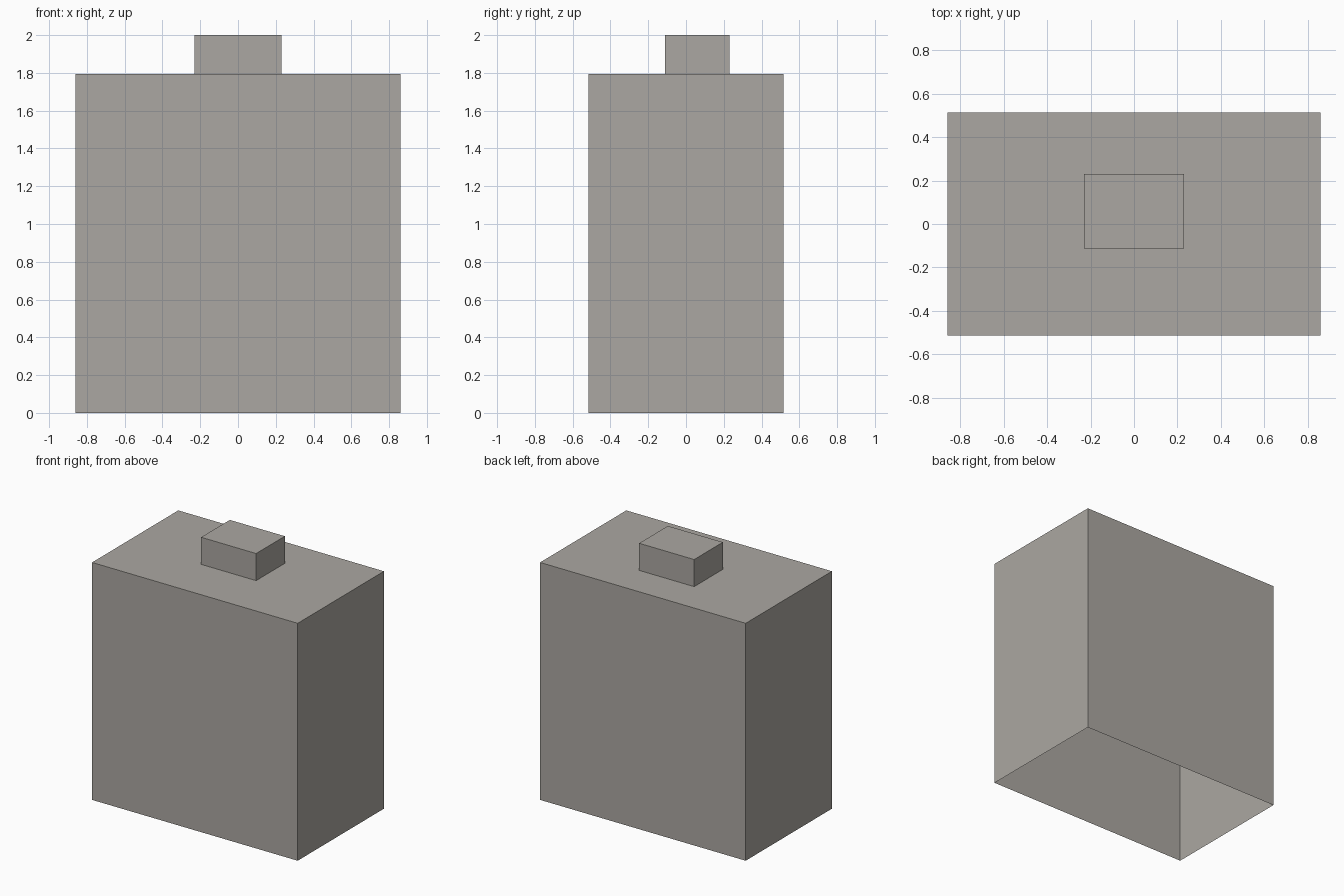
import bpy
import bmesh
from mathutils import Matrix, Vector

cube = bpy.data.objects.get("Cube")
if cube:
    bpy.data.objects.remove(cube, do_unlink=True)

# Single warm grey for every part
COLOUR = (0.41, 0.39, 0.36, 1.0)
grey = bpy.data.materials.new("warm_grey")
grey.use_nodes = True
grey.diffuse_color = COLOUR
grey.node_tree.nodes["Principled BSDF"].inputs["Base Color"].default_value = COLOUR


def open_box(name, low, high):
    """Thin-walled box between two corners, without a floor."""
    low, high = Vector(low), Vector(high)
    bm = bmesh.new()
    bmesh.ops.create_cube(bm, size=1)
    bmesh.ops.transform(bm, verts=bm.verts, matrix=Matrix.Diagonal((*(high - low), 1)))
    bmesh.ops.translate(bm, verts=bm.verts, vec=(low + high) / 2)
    bm.normal_update()
    floor = [f for f in bm.faces if f.normal.z < -0.5]
    bmesh.ops.delete(bm, geom=floor, context="FACES_ONLY")
    mesh = bpy.data.meshes.new(name)
    bm.to_mesh(mesh)
    bm.free()
    mesh.materials.append(grey)
    obj = bpy.data.objects.new(name, mesh)
    bpy.context.collection.objects.link(obj)
    return obj


# Main block, open underneath
open_box("main_block", (-0.86, -0.515, 0), (0.86, 0.515, 1.795))

# Small rooftop box, set towards the back
open_box("rooftop_box", (-0.23, -0.112, 1.795), (0.23, 0.231, 2.0))
